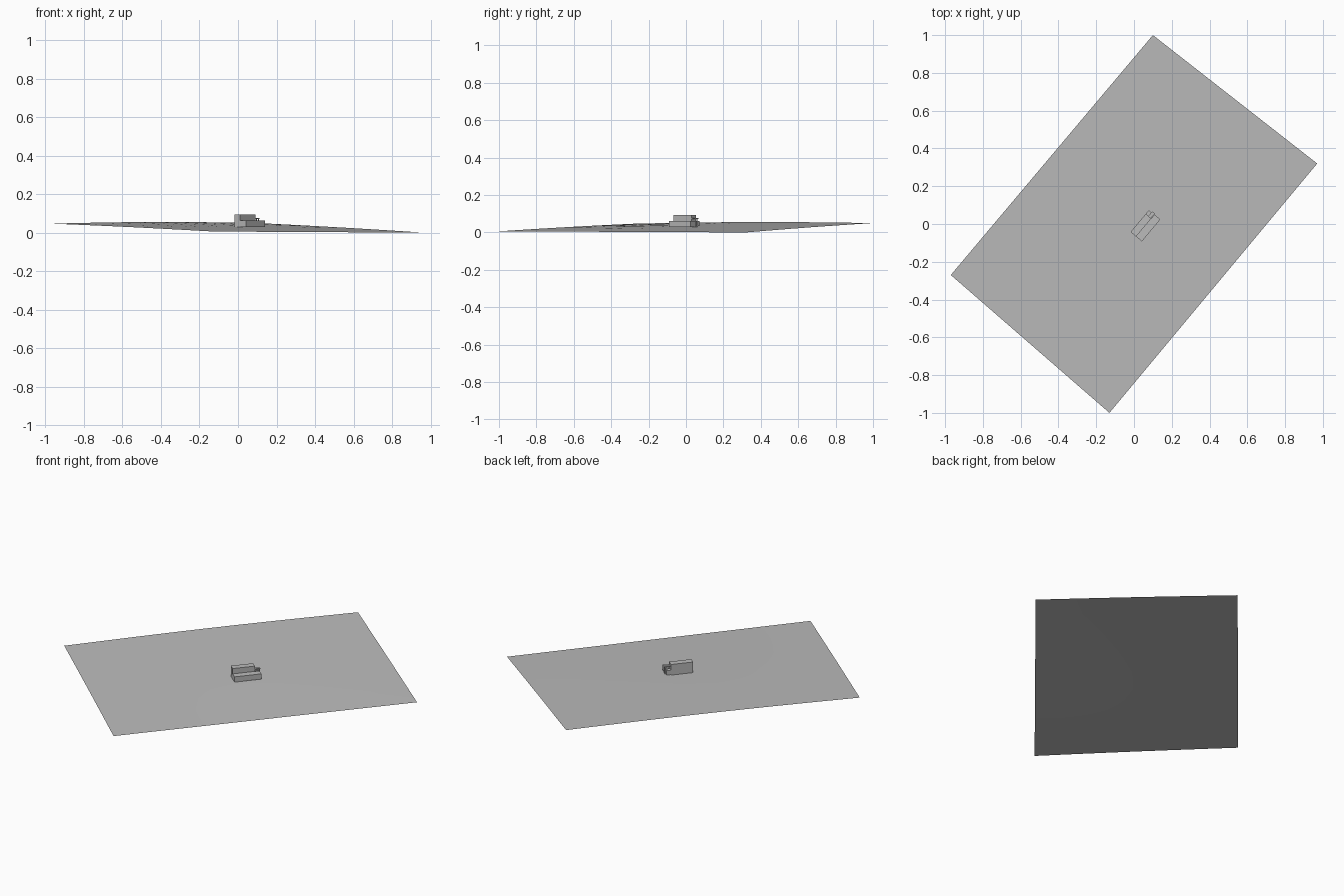
import bpy
import bmesh
import math
from mathutils import Matrix, Vector

cube = bpy.data.objects.get("Cube")
if cube:
    bpy.data.objects.remove(cube, do_unlink=True)


def make_material(name, color):
    mat = bpy.data.materials.new(name)
    mat.use_nodes = True
    mat.diffuse_color = color
    mat.node_tree.nodes["Principled BSDF"].inputs["Base Color"].default_value = color
    return mat


grey = make_material("plain grey", (0.5, 0.5, 0.5, 1))


def add_object(name, bm):
    mesh = bpy.data.meshes.new(name)
    bm.to_mesh(mesh)
    bm.free()
    mesh.materials.append(grey)
    obj = bpy.data.objects.new(name, mesh)
    bpy.context.collection.objects.link(obj)
    return obj


# Sloping ground sheet, spanned between its four corners
WEST, NORTH = Vector((-0.97, -0.27, 0.047)), Vector((0.1, 1.0, 0.05))
SOUTH, EAST = Vector((-0.13, -1.0, 0.006)), Vector((0.97, 0.32, 0.0))


def ground_point(u, v):
    point = WEST.lerp(NORTH, u).lerp(SOUTH.lerp(EAST, u), v)
    point.z += 0.007 * math.sin(math.pi * u) * (1 - v)
    point.z += 0.002 * math.sin(math.pi * v)
    return point


bm = bmesh.new()
cols, rows = 10, 6
grid = [[bm.verts.new(ground_point(i / cols, j / rows)) for j in range(rows + 1)]
        for i in range(cols + 1)]
for i in range(cols):
    for j in range(rows):
        bm.faces.new((grid[i][j], grid[i][j + 1], grid[i + 1][j + 1], grid[i + 1][j]))
bmesh.ops.recalc_face_normals(bm, faces=bm.faces)
if sum(f.normal.z for f in bm.faces) < 0:
    bmesh.ops.reverse_faces(bm, faces=bm.faces)
ground = add_object("ground", bm)
for poly in ground.data.polygons:
    poly.use_smooth = True

# Building frame: origin at the west corner, a runs north-east, b runs south-east
FRAME = Matrix.Translation((-0.018, -0.042, 0)) @ Matrix.Rotation(math.radians(50), 4, "Z")


def block(name, a, b, z):
    bm = bmesh.new()
    size = (a[1] - a[0], b[1] - b[0], z[1] - z[0])
    center = ((a[0] + a[1]) / 2, -(b[0] + b[1]) / 2, (z[0] + z[1]) / 2)
    bmesh.ops.create_cube(bm, size=1, matrix=FRAME @ Matrix.Translation(center)
                          @ Matrix.Diagonal((*size, 1)))
    return add_object(name, bm)


# Main volumes
block("tall_wing", (0, 0.125), (0, 0.038), (0.03, 0.094))
block("low_wing", (0, 0.152), (0.038, 0.078), (0.03, 0.062))

# Entrance at the north-east end
block("entrance_block", (0.125, 0.15), (0.0, 0.022), (0.033, 0.06))
block("entrance_canopy", (0.125, 0.157), (0.018, 0.036), (0.072, 0.076))
for i, b in enumerate((0.019, 0.032)):
    block(f"canopy_post_{i + 1}", (0.152, 0.155), (b, b + 0.003), (0.031, 0.072))
for i in range(3):
    block(f"entrance_step_{i + 1}", (0.125, 0.152 - i * 0.008), (0.022, 0.038),
          (0.03, 0.037 + i * 0.006))
